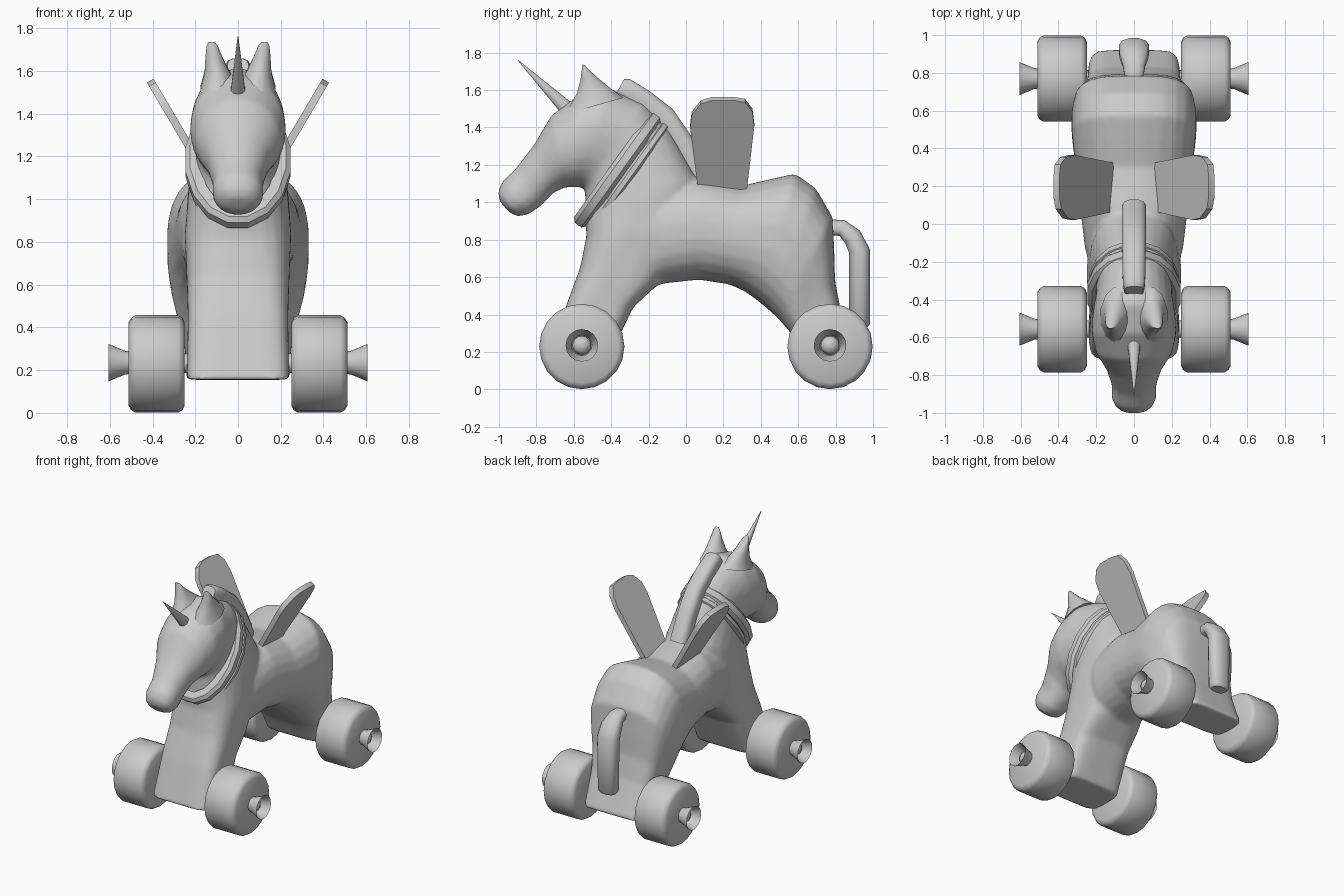
import bpy, bmesh
from math import sin, cos, pi, radians
from mathutils import Vector


def skin(name, rings, caps=True, closed=False, angle=40):
    """Bridge equal-sized rings of points into one mesh object."""
    bm = bmesh.new()
    rows = [[bm.verts.new(p) for p in r] for r in rings]
    n = len(rows[0])
    pairs = list(zip(rows, rows[1:])) + ([(rows[-1], rows[0])] if closed else [])
    for a, b in pairs:
        for i in range(n):
            j = (i + 1) % n
            bm.faces.new((a[i], a[j], b[j], b[i]))
    if caps and not closed:
        bm.faces.new(rows[0])
        bm.faces.new(rows[-1])
    bmesh.ops.recalc_face_normals(bm, faces=bm.faces)
    return to_object(name, bm, angle)


def to_object(name, bm, angle):
    me = bpy.data.meshes.new(name)
    bm.to_mesh(me)
    bm.free()
    for p in me.polygons:
        p.use_smooth = True
    me.set_sharp_from_angle(angle=radians(angle))
    ob = bpy.data.objects.new(name, me)
    bpy.context.collection.objects.link(ob)
    return ob


def power(v, e):
    return abs(v) ** e * (1 if v >= 0 else -1)


def section(oy, oz, iy, iz, hw, n=2.0, x=0.0, sides=24):
    """Superellipse spanning outer to inner (y, z) points, half width hw."""
    ring = []
    for k in range(sides):
        a = 2 * pi * (k + 0.5) / sides
        t = power(cos(a), 2 / n)
        ring.append((x + hw * power(sin(a), 2 / n),
                     (oy + iy) / 2 + t * (oy - iy) / 2,
                     (oz + iz) / 2 + t * (oz - iz) / 2))
    return ring


def loft(name, rows, sides=24, angle=40):
    return skin(name, [section(*r, sides=sides) for r in rows], angle=angle)


def lathe_x(name, profile, y, z, sides=20, caps=True):
    return skin(name, [[(x, y + r * sin(2 * pi * k / sides), z + r * cos(2 * pi * k / sides))
                        for k in range(sides)] for x, r in profile], caps)


# Front leg, chest, neck and head in one sweep
front = loft("front_body_and_head", [
    (-.73, .155, -.42, .155, .24, 5),
    (-.64, .45, -.28, .44, .235, 4.2),
    (-.567, .65, -.15, .56, .24, 3.4),
    (-.533, .82, .02, .85, .25, 2.9),
    (-.54, .92, .06, 1.13, .235, 2.5),
    (-.54, 1.0, -.08, 1.38, .205, 2.3),
    (-.54, 1.06, -.22, 1.53, .2, 2.2),
    (-.55, 1.08, -.42, 1.615, .22, 2.1),
    (-.585, 1.08, -.58, 1.57, .225, 2.1),
    (-.645, 1.08, -.72, 1.465, .2, 2.1),
    (-.71, 1.05, -.815, 1.305, .147, 2.2),
    (-.77, .985, -.915, 1.175, .118, 2.2),
    (-.84, .935, -.98, 1.115, .12, 2.2),
    (-.90, .924, -1.005, 1.06, .10, 2.1),
    (-.945, .945, -1.0, 1.01, .055, 2)], angle=60)

# Barrel, rump and hind leg
rear = loft("rear_body", [
    (-.35, 1.0, -.25, .52, .19, 2.6),
    (-.15, 1.08, -.12, .565, .26, 2.4),
    (.07, 1.135, .07, .585, .285, 2.3),
    (.3, 1.09, .23, .56, .305, 2.3),
    (.45, 1.125, .31, .525, .32, 2.4),
    (.585, 1.155, .38, .475, .332, 2.5),
    (.695, 1.075, .44, .425, .332, 2.6),
    (.785, .92, .49, .38, .318, 2.9),
    (.793, .74, .53, .335, .29, 3.4),
    (.797, .58, .56, .3, .27, 3.8),
    (.83, .41, .59, .25, .25, 4.4),
    (.93, .155, .64, .155, .24, 5)], angle=60)

# Merge both sweeps into one softly blended body
bm = bmesh.new()
for part in (front, rear):
    bm.from_mesh(part.data)
    bpy.data.objects.remove(part)
body = to_object("body", bm, 180)
rm = body.modifiers.new("merge", 'REMESH')
rm.mode, rm.voxel_size, rm.use_smooth_shade = 'VOXEL', .016, True
sm = body.modifiers.new("blend", 'SMOOTH')
sm.factor, sm.iterations = .5, 6

# Mane along the neck
loft("mane", [
    (-.33, 1.66, -.38, 1.57, .05, 3),
    (-.30, 1.66, -.34, 1.55, .06, 3),
    (-.20, 1.6, -.27, 1.5, .062, 3),
    (-.07, 1.5, -.16, 1.41, .064, 3),
    (.04, 1.34, -.07, 1.28, .066, 3),
    (.13, 1.16, .01, 1.11, .066, 3)], sides=12)

# Tail
loft("tail", [
    (.77, .91, .77, .82, .05, 2.5),
    (.85, .905, .82, .82, .06, 2.5),
    (.93, .85, .85, .78, .078, 2.5),
    (.985, .75, .87, .73, .083, 2.5),
    (.985, .35, .87, .35, .075, 2.5),
    (.97, .33, .885, .33, .06, 2.5)], sides=12)

# Horn
loft("horn", [(-.66, 1.465, -.60, 1.525, .036),
              (-.90, 1.759, -.898, 1.761, .002)], sides=12)


# Collar: two sloping bands around the neck
def collar(name, shift, width, grow):
    u, w = Vector((0, .58, .81)), Vector((0, -.81, .58))
    centre = Vector((0, -.345, 1.16)) + w * shift
    rings = []
    for k in range(16):
        a = 2 * pi * (k + .5) / 16
        ring = []
        for r, h in ((-.05, -1), (0, -1), (.022, -.5), (.022, .5), (0, 1), (-.05, 1)):
            ring.append(centre + Vector((1, 0, 0)) * (.222 + grow + r) * sin(a)
                        + u * (.345 + grow + r) * cos(a) + w * h * width)
        rings.append(ring)
    skin(name, rings, closed=True, angle=25)


collar("collar_front_band", .025, .042, .006)
collar("collar_rear_band", -.043, .026, -.004)

wing_outline = [(.065, .03), (.12, 0), (.26, 0), (.325, .03), (.365, .43), (.355, .52),
                (.315, .58), (.25, .592), (.14, .592), (.08, .57), (.03, .5), (.022, .42)]

for s, side in ((1, "right"), (-1, "left")):
    # Ear flaring into the head
    loft(side + "_ear", [
        (-.65, 1.47, -.33, 1.56, .10, 2, s * .08),
        (-.585, 1.585, -.40, 1.61, .06, 2, s * .098),
        (-.565, 1.66, -.47, 1.665, .042, 2, s * .112),
        (-.556, 1.72, -.525, 1.715, .027, 2, s * .121),
        (-.553, 1.737, -.54, 1.732, .015, 2, s * .124)], sides=12, angle=60)
    # Wing plate leaning outwards
    d, nrm = Vector((s * .508, 0, .861)), Vector((s * .861, 0, -.508))
    base = Vector((s * .11, 0, 1.045))
    skin(side + "_wing", [[base + d * t + nrm * h + Vector((0, y, 0)) for y, t in wing_outline]
                          for h in (-.018, .018)], angle=30)
    # Wheels, open flared hubs and the rounded pin inside each hub
    for y, end in ((-.557, "front"), (.77, "rear")):
        lathe_x(f"{end}_{side}_wheel", [(s * x, r) for x, r in (
            (.25, .195), (.26, .216), (.28, .228), (.48, .228), (.50, .216), (.512, .195))], y, .229)
        lathe_x(f"{end}_{side}_hub", [(s * x, r) for x, r in (
            (.50, .052), (.53, .056), (.605, .087))], y, .235, 16, caps=False)
        lathe_x(f"{end}_{side}_hub_pin", [(s * x, r) for x, r in (
            (.50, .05), (.535, .05), (.555, .036), (.565, .012))], y, .235, 16)

# Axles
for y, end in ((-.557, "front"), (.77, "rear")):
    lathe_x(end + "_axle", [(-.3, .045), (.3, .045)], y, .232, 16)
